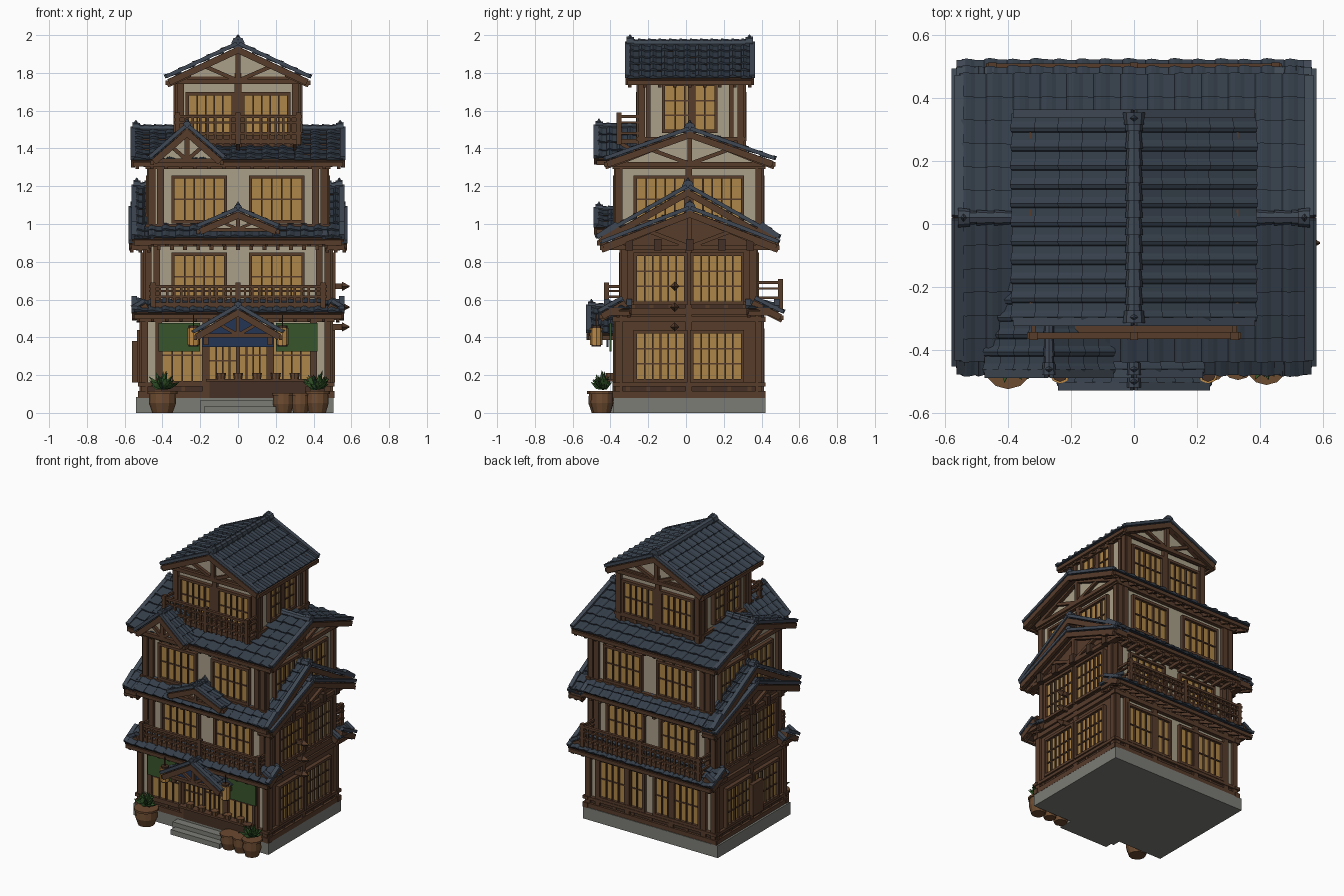
import bpy, bmesh, math, random
from mathutils import Vector as V

if "Cube" in bpy.data.objects:
    bpy.data.objects.remove(bpy.data.objects["Cube"])
random.seed(4)
COL = dict(wood=(.095,.045,.024), dark=(.06,.03,.018), tile=(.036,.05,.07), cap=(.05,.065,.088),
           plaster=(.40,.35,.25), pane=(.42,.24,.065), stone=(.2,.2,.18), green=(.04,.09,.025),
           blue=(.018,.035,.09), clay=(.15,.07,.03), leaf=(.03,.085,.02), lamp=(.5,.25,.06))
parts = {}

# ---- basic solids, collected per named part ----
def loft(name, col, A, B):
    bm = parts.setdefault((name, col), bmesh.new())
    a = [bm.verts.new(p) for p in A]; b = [bm.verts.new(p) for p in B]
    n = len(a)
    fs = [bm.faces.new(a[::-1]), bm.faces.new(b)]
    fs += [bm.faces.new((a[i], a[(i+1) % n], b[(i+1) % n], b[i])) for i in range(n)]
    bmesh.ops.recalc_face_normals(bm, faces=fs)

def box(name, col, x0, x1, y0, y1, z0, z1):
    q = [(x0,y0),(x1,y0),(x1,y1),(x0,y1)]
    loft(name, col, [(x,y,z0) for x,y in q], [(x,y,z1) for x,y in q])

def frame(a, b):
    d = (b-a).normalized()
    s = d.cross(V((0,0,1)) if abs(d.z) < .99 else V((0,1,0))).normalized()
    return s, s.cross(d)

def beam(name, col, a, b, w, h):
    a, b = V(a), V(b); s, u = frame(a, b)
    o = [s*i*w/2 + u*j*h/2 for i,j in ((-1,-1),(1,-1),(1,1),(-1,1))]
    loft(name, col, [a+k for k in o], [b+k for k in o])

def cone(name, col, a, b, r1, r2, n=8):
    a, b = V(a), V(b); s, u = frame(a, b)
    o = [s*math.cos(t*math.tau/n) + u*math.sin(t*math.tau/n) for t in range(n)]
    loft(name, col, [a+k*r1 for k in o], [b+k*r2 for k in o])

# ---- facade coordinates: u along the wall, o outward ----
def P(side, u, o, z):
    return V({'F':(u,-o,z), 'B':(u,o,z), 'R':(o,u,z), 'L':(-o,u,z)}[side])

def sbox(name, col, side, u0, u1, o0, o1, z0, z1):
    a, b = P(side,u0,o0,z0), P(side,u1,o1,z1)
    box(name, col, min(a.x,b.x), max(a.x,b.x), min(a.y,b.y), max(a.y,b.y), z0, z1)

# ---- tiled roof plane with slab, fascia, barge boards and rafters ----
def plane(name, e0, e1, r0, r1, pitch=.062, course=.085, rafters=True):
    e0, e1, r0, r1 = map(V, (e0, e1, r0, r1))
    u, v = e1-e0, r0-e0
    n = u.cross(v).normalized()
    if n.z < 0: n = -n
    loft(name+"_boards", 'dark', [p-n*.004 for p in (e0,e1,r1,r0)], [p-n*.022 for p in (e0,e1,r1,r0)])
    nc, nr = max(1, round(u.length/pitch)), max(1, round(v.length/course))
    prof = [(0,0),(.08,.007),(.25,.011),(.45,.007),(.6,.002),(1,.001),(1,-.006),(0,-.006)]
    for i in range(nr):
        for j in range(nc):
            l = .013 + random.uniform(-.003, .003)
            row = lambda t, lift: [e0 + u*((j+x)/nc) + v*t + n*(h+lift) for x, h in prof]
            loft(name+"_tiles", 'tile', row((i-.1)/nr, l), row((i+1)/nr, .002))
    for a, b in ((e0,r0),(e1,r1)):
        beam(name+"_barge", 'wood', a-n*.022, b-n*.022, .022, .034)
        beam(name+"_edge_tiles", 'cap', a+n*.012, b+n*.012, .028, .02)
    beam(name+"_fascia", 'wood', e0-n*.02-v.normalized()*.008, e1-n*.02-v.normalized()*.008, .018, .024)
    if rafters:
        k = max(2, round(u.length/.08)); w = v.normalized()
        for i in range(k+1):
            p = e0 + u*(.02+.96*i/k) - n*.034
            beam(name+"_rafters", 'wood', p - w*.014, p + w*min(.12, v.length), .018, .022)

def pent(name, side, oi, zi, oo, zo, u0, u1):
    plane(name, P(side,u0,oo,zo), P(side,u1,oo,zo), P(side,u0,oi,zi), P(side,u1,oi,zi), .075, .06)

# gable: ridge runs along axis ax between lo and hi
def gable(name, ax, c, half, ze, zr, lo, hi, pitch=.062, course=.085, rafters=True, r=.025):
    G = lambda al, ac, z: V((al,ac,z)) if ax == 'x' else V((ac,al,z))
    for s in (-1, 1):
        plane(name, G(lo,c+s*half,ze), G(hi,c+s*half,ze), G(lo,c,zr), G(hi,c,zr), pitch, course, rafters)
    n = max(2, round((hi-lo)/.055)); st = (hi-lo)/n
    for i in range(n):
        cone(name+"_ridge", 'cap', G(lo+i*st,c,zr+.009), G(lo+(i+1.05)*st,c,zr+.009), r, r*.8)
    for e, d in ((lo,1),(hi,-1)):
        cone(name+"_finial", 'cap', G(e-.004*d,c,zr+.013), G(e+.035*d,c,zr+.013), r*1.25, r*1.1)
        cone(name+"_finial", 'cap', G(e+.014*d,c,zr+.03), G(e+.014*d,c,zr+.03+r), r*.7, r*.1, 4)

# gable wall with timber truss; side faces outward at distance o
def truss(name, side, c, half, z0, z1, o, col='plaster', t=.026):
    T = lambda q: [P(side,c-half,q,z0), P(side,c+half,q,z0), P(side,c,q,z1)]
    loft(name+"_infill", col, T(o-.03), T(o))
    h = z1-z0; q = o+.012; w = name+"_truss"
    beam(w, 'wood', P(side,c-half,q,z0), P(side,c+half,q,z0), t, t)
    beam(w, 'wood', P(side,c,q,z0), P(side,c,q,z1), t, t)
    for s in (-1, 1):
        beam(w, 'wood', P(side,c+s*half,q,z0), P(side,c,q,z1), t, t)
        beam(w, 'wood', P(side,c+s*.03*half,q,z0+.05*h), P(side,c+s*.5*half,q,z0+.48*h), t*.8, t*.8)

def window(name, side, o, u0, u1, z0, z1, bars=4, rows=1):
    sbox(name+"_panes", 'pane', side, u0, u1, o-.02, o+.008, z0, z1)
    f = .018
    for a,b,c,d in ((u0-f,u1+f,z1,z1+f),(u0-f,u1+f,z0-f,z0),(u0-f,u0,z0,z1),(u1,u1+f,z0,z1)):
        sbox(name+"_frames", 'wood', side, a, b, o-.01, o+.026, c, d)
    for i in range(1, bars+1):
        u = u0+(u1-u0)*i/(bars+1)
        sbox(name+"_lattice", 'wood', side, u-.004, u+.004, o, o+.02, z0, z1)
    for i in range(1, rows+1):
        z = z0+(z1-z0)*i/(rows+1)
        sbox(name+"_lattice", 'wood', side, u0, u1, o, o+.015, z-.004, z+.004)

def railing(name, side, o, oi, u0, u1, z0, z1, n):
    sbox(name, 'wood', side, u0, u1, oi, o, z0-.025, z0)
    for z, h in ((z1,.016),(z0+.03,.012),(z0+.72*(z1-z0),.01)):
        beam(name, 'wood', P(side,u0-.02,o,z), P(side,u1+.02,o,z), .02, h)
        for u in (u0, u1): beam(name, 'wood', P(side,u,oi,z), P(side,u,o,z), .014, h)
    for i in range(n+1):
        u = u0+(u1-u0)*i/n; w = .013 if i in (0, n, n//2) else .006
        sbox(name, 'wood', side, u-w, u+w, o-w, o+w, z0-.03, z1+(.02 if w > .01 else 0))

# ---- storeys: walls, posts, beams, sill panels ----
def storey(name, z0, z1, L, R, F, B, sill, posts, ext=.03):
    box(name+"_walls", 'plaster', -L, R, -F, B, z0, z1)
    for side, o, a, b in (('F',F,-L,R),('B',B,-L,R),('L',L,-F,B),('R',R,-F,B)):
        sbox(name+"_sill_panel", 'dark', side, a, b, o-.01, o+.01, z0, sill-.018)
        for z, h in ((z0,.035),(sill-.03,.02),(z1-.05,.03)):
            sbox(name+"_beams", 'wood', side, a-ext, b+ext, o-.01, o+.026, z, z+h)
        for u in [a+.005, b-.005] + (posts if side in 'FB' else [(a+b)/2]):
            sbox(name+"_posts", 'wood', side, u-.018, u+.018, o-.01, o+.022, z0, z1)
        for i in range(7):
            u = a+(b-a)*(i+.5)/7
            sbox(name+"_sill_battens", 'wood', side, u-.01, u+.01, o, o+.016, z0, sill-.02)

storey("ground_floor", .08, .53, .50, .48, .36, .39, .17, [-.42,-.17,.17,.40])
storey("second_floor", .52, .93, .48, .48, .33, .36, .60, [-.43,.43])
storey("third_floor", .90, 1.34, .46, .46, .36, .39, 1.01, [-.41,.41])
storey("top_floor", 1.36, 1.80, .31, .31, .24, .295, 1.47, [0], .02)
for side in 'LR':
    o = .50 if side == 'L' else .48
    sbox("side_cladding", 'wood', side, -.35, .38, o-.01, o+.006, .08, .53)
    sbox("side_cladding", 'wood', side, -.32, .35, .47, .487, .52, .93)
    for u0, u1 in ((-.26,-.01),(.04,.29)):
        window("ground_side_window", side, o+.008, u0, u1, .18, .42, 5, 2)
        window("second_side_window", side, .49, u0, u1, .59, .83, 5, 2)
        window("third_side_window", side, .46, u0, u1, 1.02, 1.24, 4, 1)
    window("top_side_window", side, .315, -.11, .15, 1.5, 1.73, 4, 2)
    for u in (-.2,.24): sbox("top_side_cladding", 'wood', side, u-.012, u+.012, .3, .325, 1.38, 1.78)
for side in 'FB':
    f = side == 'F'
    for s in (-1, 1):
        u0, u1 = sorted((s*.075, s*.335))
        window("second_window", side, .33 if f else .36, u0, u1, .61, .83)
        window("third_window", side, .36 if f else .39, u0, u1, 1.02, 1.24)
        a, b = sorted((s*.035, s*.26))
        window("top_window", side, .24 if f else .295, a, b, 1.47, 1.68)
        if not f: window("ground_back_window", side, .39, *sorted((s*.05, s*.38)), .18, .43, 6)
for u0, u1, z0 in ((-.40,-.19,.17),(-.15,-.01,.11),(.01,.15,.17),(.19,.38,.17)):
    window("shop_front", 'F', .36, u0, u1, z0, .44, 3)

# ---- roofs ----
gable("top_roof", 'y', 0, .375, 1.77, 1.945, -.31, .35, .058, r=.028)
gable("upper_roof", 'x', .02, .445, 1.337, 1.495, -.555, .555, .085)
gable("dormer", 'y', -.27, .19, 1.345, 1.51, -.475, -.2, .055, .07, False, .018)
truss("dormer", 'F', -.27, .17, 1.335, 1.495, .435)
truss("top_front_gable", 'F', 0, .35, 1.755, 1.92, .262)
truss("top_back_gable", 'B', 0, .35, 1.755, 1.92, .31)
for s, side in ((-1,'L'),(1,'R')):
    lo, hi = sorted((s*.46, s*.55))
    gable("mid_side_roof", 'x', .01, .475, .92, 1.19, lo, hi, .045, .075, False)
    lo, hi = sorted((s*.47, s*.565))
    gable("low_side_roof", 'x', .02, .465, .895, 1.075, lo, hi, .048, .075)
    truss("upper_side_gable", side, .02, .40, 1.315, 1.475, .475)
    truss("low_side_gable", side, .02, .42, .875, 1.05, .50, 'wood')
    for u in (-.3,-.15,.02,.19,.34):
        sbox("side_brackets", 'dark', side, u-.02, u+.02, .48, .54, .86, .92)
pent("mid_front_roof", 'F', .36, .995, .465, .925, -.55, .55)
pent("mid_back_roof", 'B', .39, .995, .485, .925, -.55, .55)
pent("low_front_roof", 'F', .33, .6, .455, .53, -.55, .55)
pent("low_back_roof", 'B', .36, .6, .51, .525, -.55, .55)
for side in 'FB':   # bracketed beam carrying the middle eaves
    o = .33 if side == 'F' else .36
    sbox("eave_beam", 'wood', side, -.53, .53, o+.07, o+.09, .88, .905)
    for i in range(15):
        u = -.49+.07*i
        sbox("eave_brackets", 'wood', side, u-.01, u+.01, o, o+.1, .862, .885)
for side in 'LR':   # short returns of the lowest roof at the corners
    for u0, u1 in ((-.42,-.3),(.33,.48)): pent("low_corner_roof", side, .49, .585, .55, .55, u0, u1)
gable("front_accent", 'y', 0, .21, .98, 1.07, -.475, -.35, .05, .07, False, .018)
truss("front_accent", 'F', 0, .18, .97, 1.06, .45, t=.02)
gable("porch", 'y', 0, .23, .42, .555, -.515, -.36, .05, .075, False, .018)
truss("porch", 'F', 0, .2, .41, .535, .48, 'blue', .022)

# ---- balconies ----
railing("second_front_balcony", 'F', .42, .33, -.45, .45, .585, .67, 24)
railing("second_back_balcony", 'B', .50, .36, -.45, .45, .58, .69, 24)
railing("top_balcony", 'F', .355, .25, -.32, .32, 1.45, 1.57, 16)
for u in (-.3,0,.3): beam("balcony_struts", 'wood', (u,-.35,1.43), (u,-.25,1.37), .02, .02)

# ---- base, steps, counter, curtains ----
box("stone_base", 'stone', -.54, .505, -.385, .42, 0, .085)
box("steps", 'stone', -.2, .2, -.44, -.38, 0, .065)
box("steps", 'stone', -.18, .2, -.49, -.38, 0, .035)
box("counter", 'wood', -.17, .38, -.42, -.36, .165, .18)
box("counter", 'dark', -.15, .36, -.39, -.36, .08, .165)
for x in (-.09,0,.1,.2,.3): cone("bowls", 'clay', (x,-.4,.18), (x,-.4,.21), .022, .027)
for s in (-1, 1):
    box("green_curtain", 'green', *sorted((s*.2, s*.42)), -.405, -.395, .325, .475)
    box("porch_post", 'wood', s*.17-.013, s*.17+.013, -.475, -.45, .36, .45)
    x = s*.235
    cone("lantern", 'lamp', (x,-.475,.36), (x,-.475,.45), .032, .032)
    for z in (.352,.45): cone("lantern_caps", 'dark', (x,-.475,z), (x,-.475,z+.012), .026, .026)
    beam("lantern_hanger", 'dark', (x,-.475,.46), (x,-.475,.52), .006, .006)
box("blue_curtain", 'blue', -.19, .19, -.42, -.41, .35, .45)

# ---- pots and plants ----
for x, y, r, h, leafy in ((-.4,-.445,.072,.115,1),(.42,-.445,.06,.115,1),(.24,-.44,.055,.105,0),(.33,-.44,.05,.105,0)):
    cone("pots", 'clay', (x,y,0), (x,y,h*.45), r*.75, r, 12)
    cone("pots", 'clay', (x,y,h*.45), (x,y,h*.88), r, r*.96, 12)
    cone("pots", 'clay', (x,y,h*.88), (x,y,h), r*1.1, r*1.1, 12)
    for i in range(34*leafy):
        t = i*2.4; e = random.uniform(.25, 1.4); l = random.uniform(.055, .085)
        d = V((math.cos(t)*math.cos(e), math.sin(t)*math.cos(e)*.7, math.sin(e)))*l
        p = V((x,y,h+.01))
        cone("leaves", 'leaf', p, p+d*.6, .003, .014, 3); cone("leaves", 'leaf', p+d*.6, p+d*1.2, .014, .001, 3)

# ---- small pegs on the right wall, shutter on the left ----
for z in (.455,.56,.67):
    beam("wall_pegs", 'wood', (.48,-.06,z), (.55,-.06,z), .016, .03)
    cone("wall_pegs", 'wood', (.55,-.06,z), (.59,-.06,z), .025, .003, 4)
box("left_shutter", 'wood', -.56, -.53, -.06, .06, .16, .38)

# ---- turn the collected parts into objects ----
mats = {}
for k, c in COL.items():
    mats[k] = bpy.data.materials.new(k); mats[k].diffuse_color = (*c, 1)
for (name, col), bm in parts.items():
    me = bpy.data.meshes.new(name); bm.to_mesh(me); bm.free()
    me.materials.append(mats[col])
    bpy.context.collection.objects.link(bpy.data.objects.new(name, me))

for m in bpy.data.materials:
    if m.users and not m.is_grease_pencil:
        m.use_nodes = True
        m.node_tree.nodes["Principled BSDF"].inputs["Base Color"].default_value = m.diffuse_color
